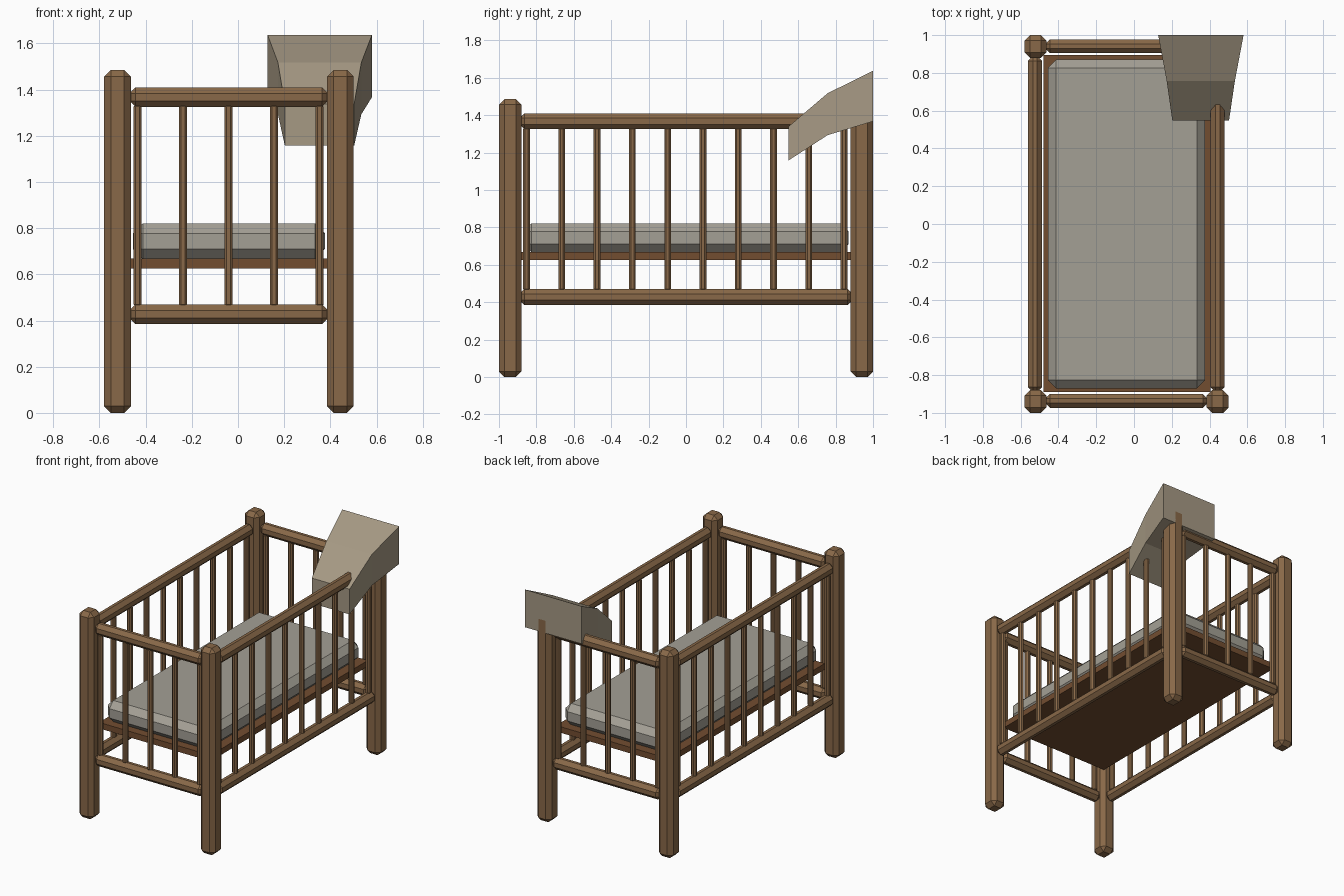
import bpy, bmesh

if "Cube" in bpy.data.objects:
    bpy.data.objects.remove(bpy.data.objects["Cube"])


def material(name, rgb):
    m = bpy.data.materials.new(name)
    m.diffuse_color = (*rgb, 1)
    m.use_nodes = True
    m.node_tree.nodes["Principled BSDF"].inputs["Base Color"].default_value = m.diffuse_color
    return m


WOOD = material("wood", (0.25, 0.14, 0.065))
DARK_WOOD = material("dark wood", (0.17, 0.075, 0.03))
SHEET = material("sheet", (0.37, 0.35, 0.30))
CLOTH = material("cloth", (0.38, 0.32, 0.23))


def finish(bm, name, mat):
    bmesh.ops.recalc_face_normals(bm, faces=bm.faces[:])
    me = bpy.data.meshes.new(name)
    bm.to_mesh(me)
    bm.free()
    me.materials.append(mat)
    ob = bpy.data.objects.new(name, me)
    bpy.context.collection.objects.link(ob)
    return ob


def box(name, x, y, z, mat, bevel=0.0):
    """Chamfered box from (min, max) ranges on each axis."""
    bm = bmesh.new()
    bmesh.ops.create_cube(bm, size=1)
    for v in bm.verts:
        v.co = [(r[0] + r[1]) / 2 + c * (r[1] - r[0]) for r, c in zip((x, y, z), v.co)]
    if bevel:
        bmesh.ops.bevel(bm, geom=bm.edges[:], offset=bevel, segments=1,
                        affect='EDGES', profile=0.5)
    return finish(bm, name, mat)


def around(c, h):
    return (c - h, c + h)


XL, XR, YE = -0.522, 0.443, 0.94   # post centre lines
RAIL_Z = {"lower": (0.385, 0.47), "upper": (1.325, 1.41)}
SLAT_Z = (0.46, 1.336)

# corner posts
for sx, x in (("left", XL), ("right", XR)):
    for sy, y in (("front", -YE), ("back", YE)):
        box(f"{sy}_{sx}_post", around(x, 0.058), around(y, 0.06), (0, 1.485), WOOD, 0.029)

# end rails and slats
for side, y in (("front", -0.936), ("back", 0.941)):
    for level, z in RAIL_Z.items():
        box(f"{side}_{level}_rail", (-0.47, 0.39), around(y, 0.037), z, WOOD, 0.026)
    for i in range(5):
        box(f"{side}_slat_{i + 1}", around(-0.435 + i * 0.197, 0.018), around(y, 0.018),
            SLAT_Z, WOOD, 0.01)

# long side rails and slats
for side, x in (("left", XL - 0.003), ("right", XR)):
    for level, z in RAIL_Z.items():
        box(f"{side}_{level}_rail", around(x, 0.037), (-0.89, 0.89), z, WOOD, 0.026)
    for i in range(10):
        box(f"{side}_slat_{i + 1}", around(x, 0.018), around(-0.853 + i * 0.1887, 0.018),
            SLAT_Z, WOOD, 0.01)

# bed base and mattress
box("bed_base", (-0.48, 0.405), (-0.89, 0.895), (0.625, 0.668), DARK_WOOD)
box("mattress", (-0.455, 0.377), (-0.87, 0.87), (0.667, 0.82), SHEET, 0.043)

# cloth draped over the back right corner: three lofted rectangles (y, x0, x1, z0, z1)
bm = bmesh.new()
rings = []
for y, x0, x1, z0, z1 in ((0.547, 0.203, 0.503, 1.157, 1.338),
                          (0.757, 0.173, 0.534, 1.293, 1.517),
                          (1.0, 0.128, 0.58, 1.367, 1.637)):
    rings.append([bm.verts.new(p) for p in
                  ((x0, y, z0), (x1, y, z0), (x1, y, z1), (x0, y, z1))])
for a, b in zip(rings, rings[1:]):
    for i in range(4):
        j = (i + 1) % 4
        bm.faces.new((a[i], a[j], b[j], b[i]))
bm.faces.new(rings[0])
bm.faces.new(rings[-1])
finish(bm, "draped_cloth", CLOTH)
